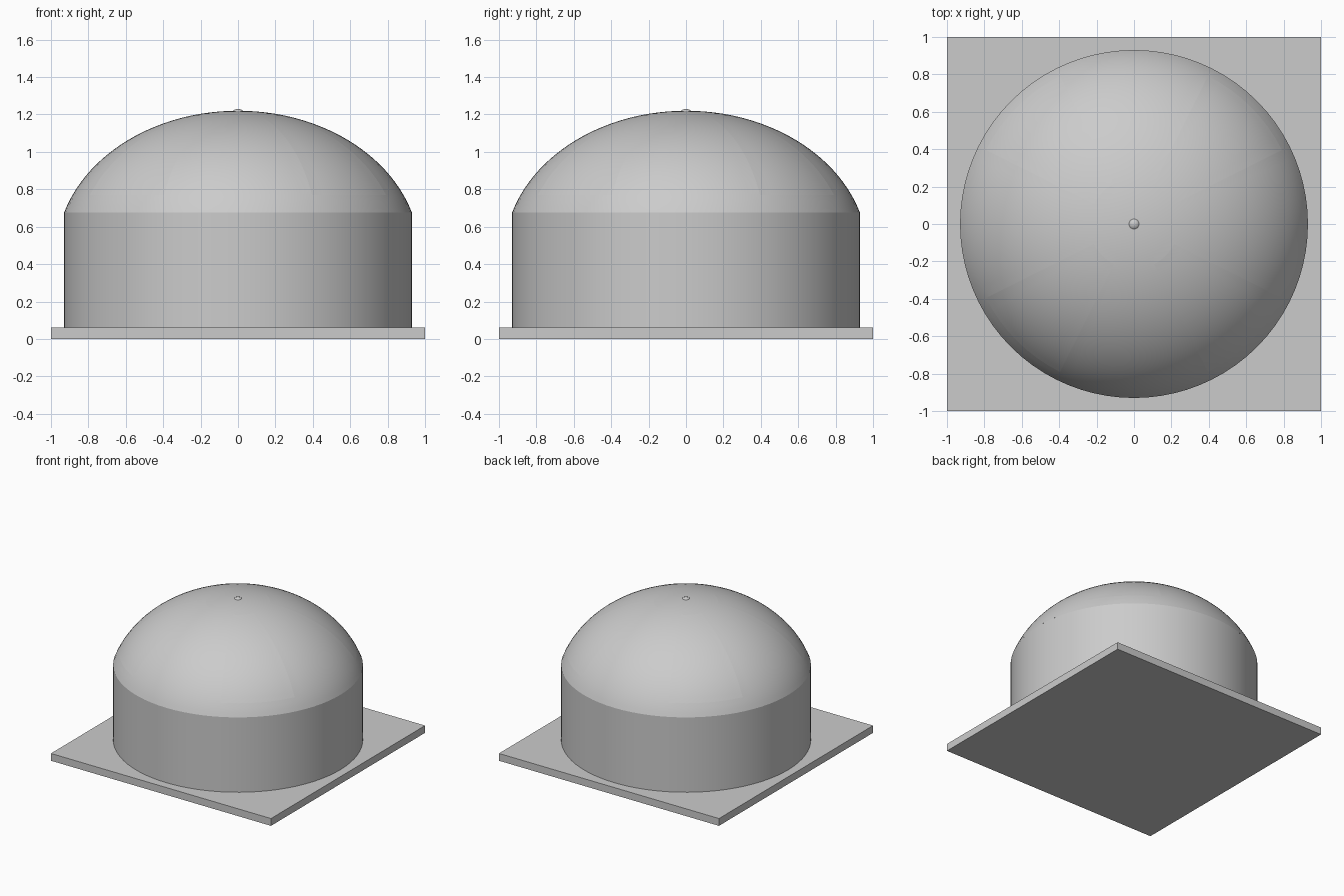
import bpy, bmesh, math

if "Cube" in bpy.data.objects:
    bpy.data.objects.remove(bpy.data.objects["Cube"])

A, B, C = 0.9725, 0.77, 0.45      # dome ellipse: radius, height, centre z
DEPTH = 0.02                      # recess depth
Z_SILL, R_TOP = 0.77, 0.24        # lower and upper limit of the recesses
edge = math.atan(0.5)             # recesses lie between this angle and 90 degrees minus it


def lerp(a, b, n):
    return [a + (b - a) * i / n for i in range(n)]


def finish(bm, name):
    bmesh.ops.recalc_face_normals(bm, faces=bm.faces)
    me = bpy.data.meshes.new(name)
    bm.to_mesh(me)
    bm.free()
    ob = bpy.data.objects.new(name, me)
    bpy.context.collection.objects.link(ob)
    smooth(ob)
    return ob


def smooth(ob):
    bpy.ops.object.select_all(action='DESELECT')
    ob.select_set(True)
    bpy.context.view_layer.objects.active = ob
    bpy.ops.object.shade_smooth_by_angle(angle=math.radians(30))


# Angles around the axis, with stops at the recess sides
quarter = lerp(0, edge, 6) + lerp(edge, math.pi / 2 - edge, 8) + lerp(math.pi / 2 - edge, math.pi / 2, 6)
angles = [q * math.pi / 2 + a for q in range(4) for a in quarter]
n = len(angles)


def ring(bm, r, z):
    return [bm.verts.new((r * math.cos(a), r * math.sin(a), z)) for a in angles]


# Base plate
bpy.ops.mesh.primitive_cube_add(size=1, location=(0, 0, 0.03))
plate = bpy.context.object
plate.name = "base_plate"
plate.scale = (2, 2, 0.06)

# Round drum wall
bm = bmesh.new()
low, high = ring(bm, 0.93, 0.06), ring(bm, 0.93, 0.675)
for i in range(n):
    bm.faces.new((low[i], low[(i + 1) % n], high[(i + 1) % n], high[i]))
bm.faces.new(low)
bm.faces.new(high)
finish(bm, "drum_wall")

# Dome shell
p0, p1 = math.asin((0.675 - C) / B), math.asin((Z_SILL - C) / B)
p2, p3 = math.acos(R_TOP / A), math.pi / 2
phis = lerp(p0, p1, 3) + lerp(p1, p2, 18) + lerp(p2, p3, 5)
bm = bmesh.new()
rings = [ring(bm, A * math.cos(p), C + B * math.sin(p)) for p in phis]
recess = []
for k in range(len(rings) - 1):
    for i in range(n):
        j = (i + 1) % n
        f = bm.faces.new((rings[k][i], rings[k][j], rings[k + 1][j], rings[k + 1][i]))
        if 3 <= k < 21 and 6 <= i % 20 < 14:
            recess.append(f)
pole = bm.verts.new((0, 0, C + B))
for i in range(n):
    bm.faces.new((rings[-1][i], rings[-1][(i + 1) % n], pole))

# Four sunken panels on the diagonals, each with a level sill
out = bmesh.ops.extrude_face_region(bm, geom=recess)
for v in [g for g in out["geom"] if isinstance(g, bmesh.types.BMVert)]:
    r = math.hypot(v.co.x, v.co.y)
    nr, nz = r / A ** 2, (v.co.z - C) / B ** 2
    size = math.hypot(nr, nz)
    if abs(v.co.z - Z_SILL) < 1e-4:
        dr, dz = DEPTH * size / nr, 0
    else:
        dr, dz = DEPTH * nr / size, DEPTH * nz / size
    s = (r - dr) / r
    v.co = (v.co.x * s, v.co.y * s, v.co.z - dz)
finish(bm, "dome")

# Small knob on the crown
bpy.ops.mesh.primitive_uv_sphere_add(segments=24, ring_count=12, radius=0.04, location=(0, 0, 1.19))
knob = bpy.context.object
knob.name = "crown_knob"
smooth(knob)
